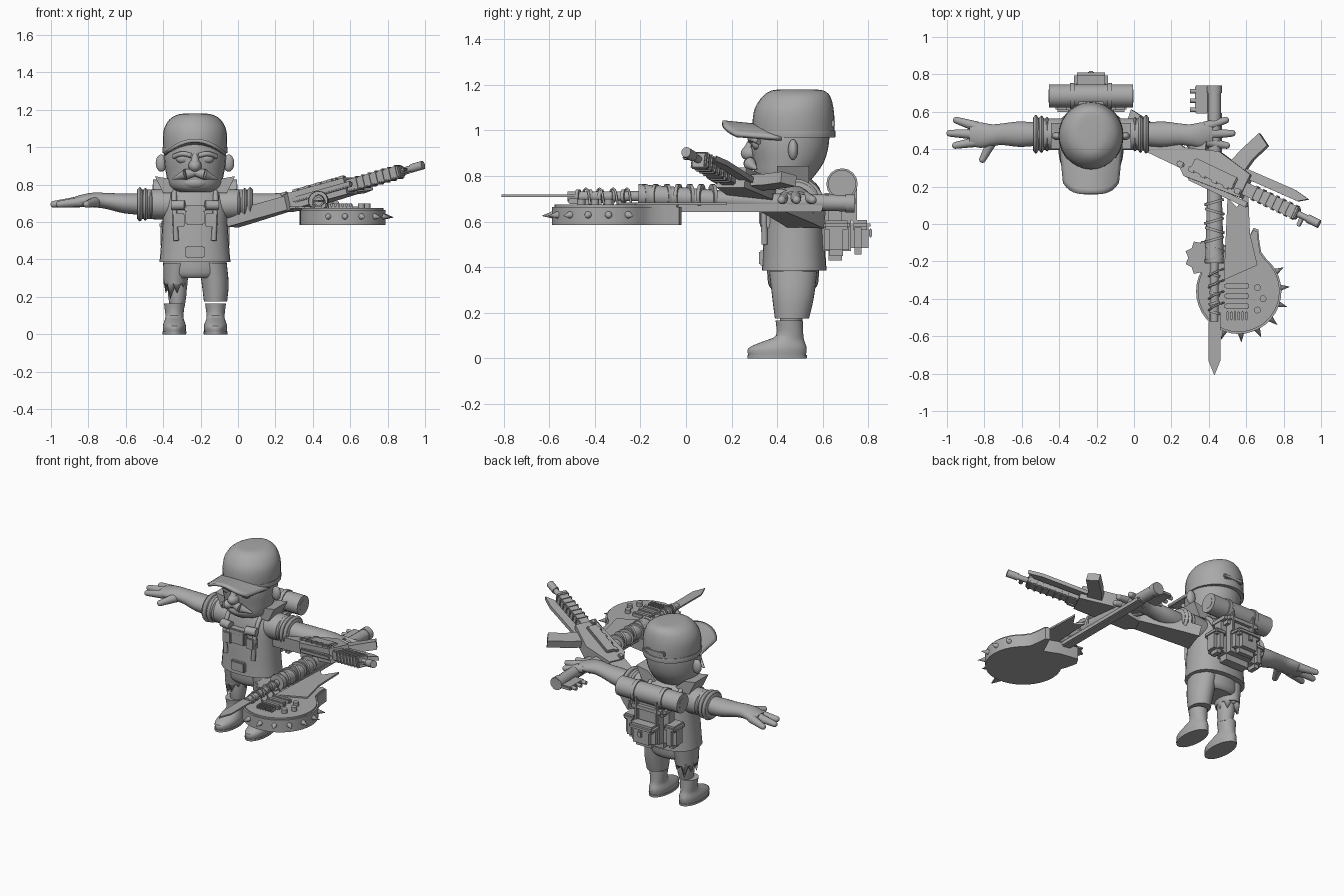
import bpy, bmesh
from math import sin, cos, pi, radians
from mathutils import Vector, Matrix

if "Cube" in bpy.data.objects:
    bpy.data.objects.remove(bpy.data.objects["Cube"])

grey = bpy.data.materials.new("plain grey")
grey.use_nodes = True
grey.diffuse_color = (0.4, 0.4, 0.4, 1)
grey.node_tree.nodes["Principled BSDF"].inputs["Base Color"].default_value = (0.4, 0.4, 0.4, 1)

CX = -0.23   # centre of the figure
parts = []


def finish(name, bm, matrix=None):
    if matrix:
        bm.transform(matrix)
    bmesh.ops.recalc_face_normals(bm, faces=bm.faces)
    mesh = bpy.data.meshes.new(name)
    bm.to_mesh(mesh)
    bm.free()
    mesh.materials.append(grey)
    ob = bpy.data.objects.new(name, mesh)
    bpy.context.collection.objects.link(ob)
    parts.append(ob)
    return ob


def box(name, loc, size, matrix=None, bevel=0.006):
    bm = bmesh.new()
    bmesh.ops.create_cube(bm, size=1, matrix=Matrix.Translation(loc) @ Matrix.Diagonal((*size, 1)))
    if bevel:
        bmesh.ops.bevel(bm, geom=bm.edges[:], offset=min(bevel, min(size) / 3), segments=2, affect='EDGES')
    return finish(name, bm, matrix)


def ball(name, loc, size):
    bm = bmesh.new()
    bmesh.ops.create_uvsphere(bm, u_segments=20, v_segments=12, radius=1,
                              matrix=Matrix.Translation(loc) @ Matrix.Diagonal((*size, 1)))
    return finish(name, bm)


def rod(name, a, b, r1, r2=None, matrix=None):
    a, b = Vector(a), Vector(b)
    turn = (b - a).to_track_quat('Z', 'Y').to_matrix().to_4x4()
    bm = bmesh.new()
    bmesh.ops.create_cone(bm, cap_ends=True, segments=16, radius1=r1, radius2=r1 if r2 is None else r2,
                          depth=(b - a).length, matrix=Matrix.Translation((a + b) / 2) @ turn)
    return finish(name, bm, matrix)


def prism(name, pts, low, high, axis='z', matrix=None):
    place = {'z': lambda p, h: (p[0], p[1], h), 'y': lambda p, h: (p[0], h, p[1])}[axis]
    bm = bmesh.new()
    a = [bm.verts.new(place(p, low)) for p in pts]
    b = [bm.verts.new(place(p, high)) for p in pts]
    bm.faces.new(a)
    bm.faces.new(b)
    for i in range(len(a)):
        j = (i + 1) % len(a)
        bm.faces.new((a[i], a[j], b[j], b[i]))
    return finish(name, bm, matrix)


def loft(name, sections, axis='z', square=1.0, n=28):
    """Rounded rings (position, centre 1, centre 2, radius 1, radius 2), smoothly joined."""
    s = [Vector(q) for q in sections]
    rows = []
    for i in range(len(s) - 1):
        p0, p1, p2, p3 = s[max(i - 1, 0)], s[i], s[i + 1], s[min(i + 2, len(s) - 1)]
        for t in (0, 0.33, 0.67):
            rows.append((2 * p1 + (p2 - p0) * t + (2 * p0 - 5 * p1 + 4 * p2 - p3) * t * t
                         + (3 * p1 - p0 - 3 * p2 + p3) * t ** 3) / 2)
    rows.append(s[-1])
    power = lambda v: abs(v) ** square * (1 if v > 0 else -1)
    bm = bmesh.new()
    rings = []
    for h, c1, c2, r1, r2 in rows:
        ring = []
        for k in range(n):
            u = c1 + r1 * power(cos(2 * pi * k / n))
            v = c2 + r2 * power(sin(2 * pi * k / n))
            ring.append(bm.verts.new((u, v, h) if axis == 'z' else (h, u, v)))
        rings.append(ring)
    for a, b in zip(rings, rings[1:]):
        for k in range(n):
            j = (k + 1) % n
            bm.faces.new((a[k], a[j], b[j], b[k]))
    bm.faces.new(rings[0])
    bm.faces.new(rings[-1])
    return finish(name, bm)


def tube(name, pts, r):
    curve = bpy.data.curves.new(name, 'CURVE')
    curve.dimensions, curve.bevel_depth, curve.bevel_resolution = '3D', r, 2
    curve.resolution_u, curve.use_fill_caps = 4, True
    sp = curve.splines.new('BEZIER')
    sp.bezier_points.add(len(pts) - 1)
    for bp, p in zip(sp.bezier_points, pts):
        bp.co = p
        bp.handle_left_type = bp.handle_right_type = 'AUTO'
    curve.materials.append(grey)
    ob = bpy.data.objects.new(name, curve)
    bpy.context.collection.objects.link(ob)


# Head, cap and peak
loft("head", [(.76, CX, .43, .09, .09), (.79, CX, .43, .135, .125), (.86, CX, .45, .155, .155),
              (.94, CX, .455, .165, .172), (1.02, CX, .46, .16, .17)])
loft("cap", [(.975, CX, .472, .168, .178), (1.04, CX, .472, .172, .18), (1.1, CX, .475, .165, .172),
             (1.15, CX, .485, .135, .148), (1.175, CX, .49, .09, .115), (1.18, CX, .49, .05, .07)])
loft("cap_band", [(.97, CX, .472, .173, .183), (.985, CX, .472, .174, .184), (1, CX, .472, .173, .183)])
bm = bmesh.new()
bmesh.ops.create_grid(bm, x_segments=16, y_segments=6, size=1)
for v in bm.verts:
    u, w = v.co.x, (v.co.y + 1) / 2
    front, back = .16 + .06 * u ** 4, .31 + .11 * u * u
    v.co = (CX + u * (.15 + .02 * w), front + (back - front) * w, 1.045 - .06 * u * u - .015 * w)
peak = finish("cap_peak", bm)
peak.modifiers.new("thickness", 'SOLIDIFY').thickness = .018
box("cap_strap", (CX, .645, 1.03), (.14, .02, .03))

# Face
ball("nose", (CX, .285, .9), (.035, .045, .035))
rod("nose_bridge", (CX, .29, .96), (CX, .275, .91), .014, .026)
ball("chin", (CX, .335, .81), (.07, .04, .035))
for s in (-1, 1):
    side = "left" if s > 0 else "right"
    X = lambda d, s=s: CX + s * d
    ball(side + "_eye", (X(.062), .315, .94), (.04, .025, .028))
    tube(side + "_brow", [(X(.02), .285, .955), (X(.065), .285, .965), (X(.115), .32, .95)], .013)
    for a, b, r1, r2 in (((0, .285, .865), (.05, .28, .855), .02, .028),
                         ((.05, .28, .855), (.12, .31, .83), .028, .004)):
        rod(side + "_moustache", (X(a[0]), *a[1:]), (X(b[0]), *b[1:]), r1, r2)
    ball(side + "_ear", (X(.18), .47, .915), (.03, .022, .046))
    # Collar wings
    prism(side + "_collar", [(X(.05), .76), (X(.17), .755), (X(.215), .845), (X(.13), .83)], .4, .54, 'y')

# Shirt, hips and chest gear
loft("shirt", [(.385, CX, .475, .19, .142), (.45, CX, .475, .184, .138), (.58, CX, .475, .175, .132),
               (.69, CX, .475, .17, .122), (.75, CX, .475, .14, .11), (.79, CX, .46, .09, .085)], square=.85)
loft("hips", [(.3, CX, .47, .13, .09), (.33, CX, .47, .165, .11), (.42, CX, .47, .17, .115)])
box("chest_pouch", (CX, .345, .635), (.1, .05, .1))
box("chest_flap", (CX, .335, .67), (.11, .05, .035))
box("belly_pocket", (CX, .335, .44), (.1, .03, .065))
for s in (-1, 1):
    side = "left" if s > 0 else "right"
    X = lambda d, s=s: CX + s * d
    box(side + "_pouch", (X(.085), .35, .61), (.06, .05, .075))
    rod(side + "_chest_roll", (X(.055), .335, .69), (X(.125), .345, .69), .026)
    tube(side + "_pack_strap", [(X(.1), .345, .5), (X(.11), .355, .68), (X(.11), .43, .775),
                                (X(.11), .54, .765), (X(.11), .61, .68)], .014)

    # Arms and open hands
    loft(side + "_sleeve", [(X(.08), .48, .69, .08, .075), (X(.18), .48, .695, .085, .082),
                            (X(.26), .48, .695, .084, .078), (X(.31), .48, .695, .09, .08)], 'x')
    for d, r in ((.235, .092), (.265, .1), (.295, .104)):
        loft(side + "_sleeve_roll", [(X(d - .016), .48, .695, r - .02, r - .03),
                                     (X(d), .48, .695, r, r - .012),
                                     (X(d + .016), .48, .695, r - .02, r - .03)], 'x')
    loft(side + "_forearm", [(X(.27), .48, .695, .06, .058), (X(.38), .48, .7, .068, .053),
                             (X(.47), .48, .712, .058, .043), (X(.53), .475, .718, .058, .04),
                             (X(.59), .475, .715, .068, .035), (X(.65), .48, .705, .06, .028)], 'x')
    for a, b in (((.61, .52), (.72, .555)), ((.63, .48), (.755, .485)), ((.61, .44), (.725, .42)),
                 ((.53, .44), (.58, .345))):
        base, tip = (X(a[0]), a[1], .708), (X(b[0]), b[1], .695)
        rod(side + "_finger", base, tip, .028, .018)
        ball(side + "_fingertip", tip, (.018, .018, .018))

    # Boots
    x = X(.11)
    loft(side + "_boot", [(.012, x, .4, .06, .126), (.045, x, .402, .062, .128), (.075, x, .43, .052, .09),
                          (.1, x, .455, .048, .06), (.165, x, .453, .056, .06)])
    loft(side + "_sole", [(0, x, .4, .063, .13), (.014, x, .4, .064, .131)])

# Trousers: one whole leg, one torn above the shin
loft("left_trouser", [(.175, -.12, .465, .062, .075), (.27, -.122, .47, .072, .092), (.38, -.135, .47, .075, .105)])
loft("right_trouser", [(.27, -.335, .47, .062, .085), (.38, -.325, .47, .075, .105)])
loft("right_shin", [(.15, -.325, .46, .04, .045), (.22, -.325, .465, .05, .058), (.3, -.325, .47, .05, .06)])
for k in range(9):
    a = 2 * pi * k / 9
    rod("torn_edge", (-.335 + .04 * cos(a), .47 + .06 * sin(a), .28),
        (-.335 + .055 * cos(a), .47 + .075 * sin(a), .19 + .03 * (k % 3)), .027, 0)

# Backpack and bedroll
box("backpack", (CX, .655, .575), (.25, .14, .29), bevel=.04)
box("backpack_flap", (CX, .665, .69), (.26, .16, .07), bevel=.025)
box("back_pocket", (CX, .755, .53), (.17, .09, .15), bevel=.03)
box("back_pocket_flap", (CX, .765, .585), (.18, .09, .045), bevel=.015)
box("pocket_buckle", (CX, .81, .55), (.03, .015, .04))
rod("bedroll", (-.455, .685, .765), (-.005, .685, .765), .062)
for s in (-1, 1):
    box("side_pocket", (CX + s * .145, .66, .525), (.08, .11, .15), bevel=.025)
    box("side_pocket_flap", (CX + s * .148, .66, .585), (.085, .12, .04), bevel=.012)
    rod("bedroll_strap", (CX + s * .1 - .012, .685, .765), (CX + s * .1 + .012, .685, .765), .069)
    rod("bedroll_core", (CX + s * .22, .685, .765), (CX + s * .227, .685, .765), .035)
    box("lid_strap", (CX + s * .075, .735, .68), (.02, .03, .16))

# Rifle lying on its side: x runs to the muzzle, y to its underside
d = Vector((.88, -.42, .25)).normalized()
m = Vector((.43, .9, 0)).normalized()
gun = Matrix((d, m, d.cross(m))).transposed().to_4x4()
gun.translation = (.99, 0, .905)
rod("barrel", (-.35, 0, 0), (0, 0, 0), .017, matrix=gun)
rod("muzzle", (-.07, 0, 0), (0, 0, 0), .023, matrix=gun)
box("handguard", (-.3, 0, 0), (.34, .07, .065), gun)
for k in range(7):
    box("handguard_rib", (-.15 - k * .04, 0, 0), (.02, .082, .075), gun)
prism("receiver", [(-.45, -.055), (-.78, -.08), (-.84, -.03), (-.84, .06), (-.66, .12), (-.45, .08)],
      -.045, .045, matrix=gun)
box("receiver_cover", (-.63, 0, .045), (.26, .07, .03), gun)
prism("magazine", [(-.6, .05), (-.5, .05), (-.48, .16), (-.44, .26), (-.51, .3), (-.56, .18)], -.025, .025, matrix=gun)
prism("grip", [(-.8, .04), (-.72, .04), (-.77, .19), (-.83, .18)], -.022, .022, matrix=gun)
prism("stock", [(-.8, -.05), (-1.18, -.05), (-1.2, .12), (-1.12, .11), (-.8, .05)], -.038, .038, matrix=gun)
prism("under_blade", [(-.5, .05), (-.16, .06), (-.11, .095), (-.2, .11), (-.5, .1)], -.012, .012, matrix=gun)
box("sight_rail", (-.58, -.075, 0), (.36, .03, .03), gun)
for k in range(6):
    box("side_plate", (-.47 - k * .07, -.03, .05), (.04, .03, .02), gun)
box("front_sight", (-.1, -.035, 0), (.025, .05, .015), gun)

# Guitar body, hardware and neck
rim = [(.56 + .228 * cos(radians(50 - a)), -.36 + .228 * sin(radians(50 - a))) for a in range(0, 261, 10)]
horns = [(.35, -.22), (.33, -.14), (.36, -.09), (.48, -.11), (.58, -.15), (.61, -.08), (.64, -.02),
         (.665, -.03), (.67, -.09), (.68, -.15)]
prism("guitar_body", rim + horns, .585, .665)
prism("guitar_top", [(.55 + (x - .55) * .96, -.32 + (y + .32) * .96) for x, y in rim + horns], .66, .675)
prism("pick_guard", [(.48, -.3), (.66, -.22), (.62, -.05), (.61, .18), (.55, .09), (.5, .14)], .672, .684)
prism("saw_plate", [(.37 + (.1 - .02 * (k % 2)) * cos(k * pi / 9), -.18 + (.1 - .02 * (k % 2)) * sin(k * pi / 9))
                    for k in range(18)], .672, .682)
for k in range(3):
    box("pickup", (.55, -.33 - k * .055, .685), (.13, .03, .03))
    rod("control_knob", (.66 + .03 * (k % 2), -.34 - .06 * k, .67), (.66 + .03 * (k % 2), -.34 - .06 * k, .7), .018)
for k in range(6):
    box("bridge_saddle", (.5 + k * .02, -.49, .69), (.013, .05, .025))
for a in range(-110, 31, 23):
    c, s = cos(radians(a)), sin(radians(a))
    rod("rim_spike", (.56 + .22 * c, -.36 + .22 * s, .63), (.56 + .275 * c, -.36 + .275 * s, .625), .018, 0)
box("guitar_neck", (.44, .22, .66), (.06, .76, .035))
box("headstock", (.36, .665, .67), (.07, .15, .025))
for k in range(3):
    rod("tuning_peg", (.3, .61 + k * .05, .67), (.34, .61 + k * .05, .67), .012)

# Bladed club lashed over the neck
prism("blade", [(.4, -.48), (.462, -.48), (.462, -.73), (.43, -.81), (.398, -.73)], .708, .718)
rod("blade_shaft", (.43, -.52, .71), (.43, -.15, .712), .022)
rod("club", (.43, -.21, .715), (.43, .3, .69), .05, .036)
rod("club_handle", (.43, .28, .69), (.43, .74, .68), .036)
rod("club_end", (.43, .7, .68), (.43, .74, .68), .041)
for k in range(12):
    y = -.48 + k * .05 + (.04 if k > 4 else 0)
    r = .03 if k < 5 else .054
    rod("lashing", (.43, y, .712), (.43 + .004 * (-1) ** k, y + .014, .712), r)
for k in range(4):
    tube("loose_wire", [(.4, -.46 + k * .06, .69), (.43, -.44 + k * .06, .745), (.48, -.42 + k * .06, .675)], .005)

# Smooth shading with sharp edges kept
bpy.ops.object.select_all(action='DESELECT')
for ob in parts:
    ob.select_set(True)
bpy.context.view_layer.objects.active = parts[0]
bpy.ops.object.shade_smooth_by_angle(angle=radians(35))
